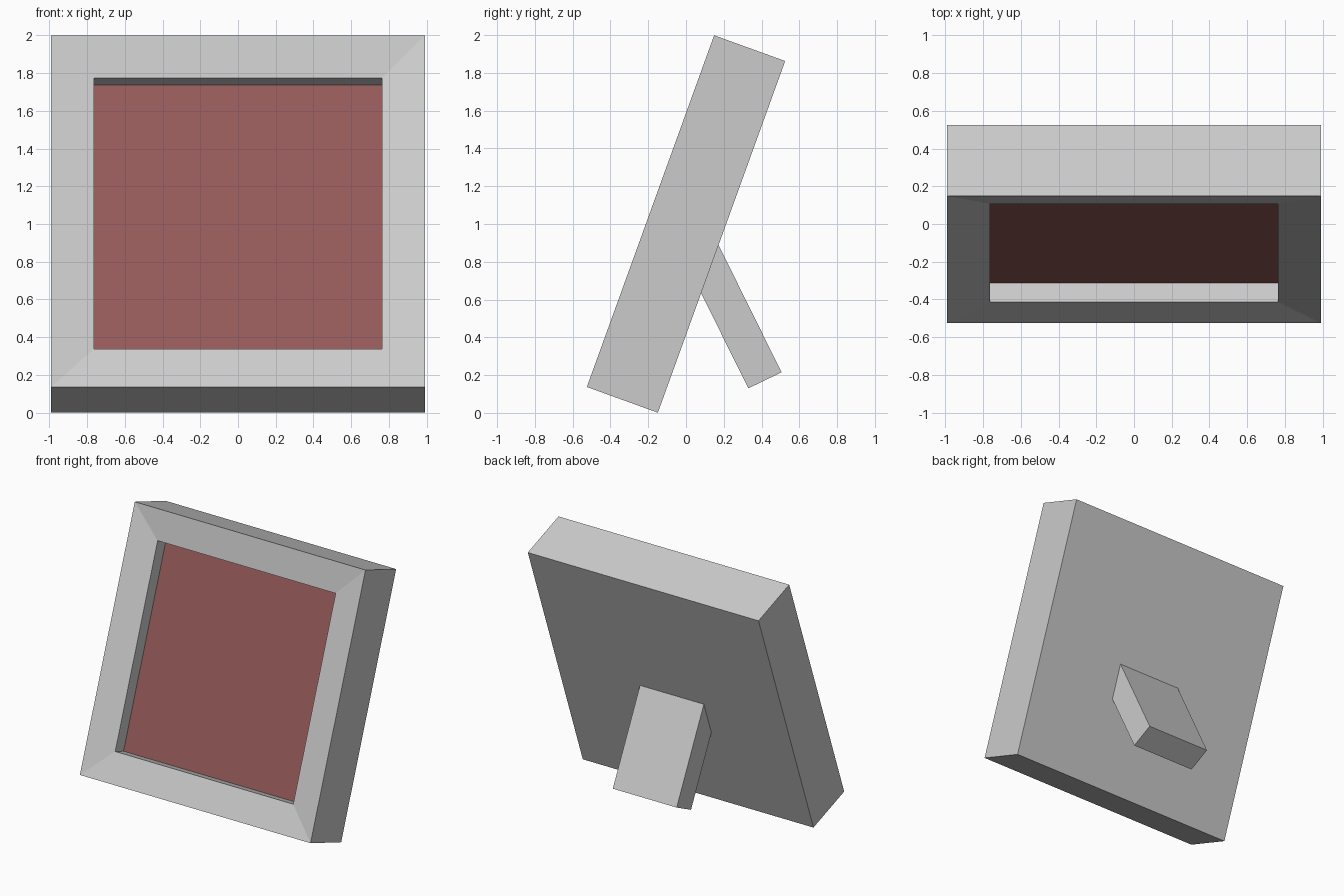
import bpy
import bmesh
from math import radians
from mathutils import Matrix

if "Cube" in bpy.data.objects:
    bpy.data.objects.remove(bpy.data.objects["Cube"])

# The frame leans back around its centre
LEAN = Matrix.Translation((0, 0, 1)) @ Matrix.Rotation(radians(-19.9), 4, 'X')
HALF, DEPTH = 0.99, 0.20          # outer half size, half thickness
INNER, LIP, FLOOR = 0.764, -0.164, -0.055


def finish(name, bm, matrix=None):
    if matrix:
        bm.transform(matrix)
    mesh = bpy.data.meshes.new(name)
    bm.to_mesh(mesh)
    bm.free()
    obj = bpy.data.objects.new(name, mesh)
    bpy.context.collection.objects.link(obj)
    return obj


def square(bm, h, y):
    return [bm.verts.new((sx * h, y, sz * h))
            for sx, sz in ((-1, -1), (1, -1), (1, 1), (-1, 1))]


# Frame: back, outer sides, sloping front border, recess walls
bm = bmesh.new()
rings = [square(bm, h, y) for h, y in
         ((HALF, DEPTH), (HALF, -DEPTH), (INNER, LIP), (INNER, FLOOR))]
bm.faces.new(rings[0][::-1])
for a, b in zip(rings, rings[1:]):
    for i in range(4):
        j = (i + 1) % 4
        bm.faces.new((a[i], a[j], b[j], b[i]))
finish("frame", bm, LEAN)

# Picture panel: dark red floor of the recess
bm = bmesh.new()
bm.faces.new(square(bm, INNER, FLOOR))
panel = finish("picture_panel", bm, LEAN)
red = bpy.data.materials.new("dark_red")
red.diffuse_color = (0.3, 0.1, 0.1, 1)
red.use_nodes = True
red.node_tree.nodes["Principled BSDF"].inputs["Base Color"].default_value = red.diffuse_color
panel.data.materials.append(red)

# Back stand: side profile (y, z) extruded across, top slightly inside the frame
profile = [(0.33, 0.13), (0.506, 0.215), (0.158, 0.918), (0.068, 0.658)]
bm = bmesh.new()
face = bm.faces.new([bm.verts.new((-0.274, y, z)) for y, z in profile])
ext = bmesh.ops.extrude_face_region(bm, geom=[face])
bmesh.ops.translate(bm, vec=(0.548, 0, 0),
                    verts=[v for v in ext["geom"] if isinstance(v, bmesh.types.BMVert)])
bmesh.ops.recalc_face_normals(bm, faces=bm.faces)
finish("back_stand", bm)
